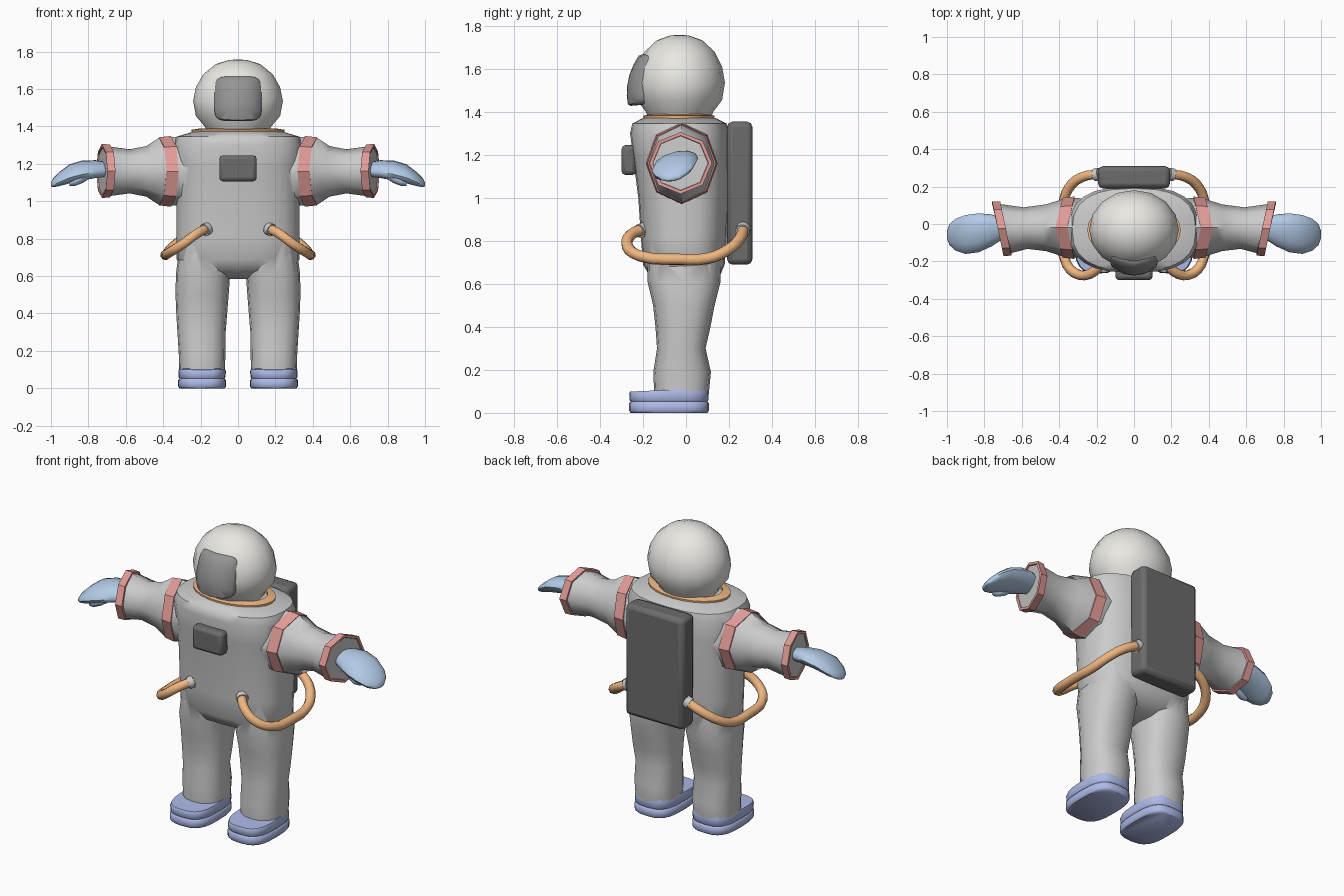
import bpy, bmesh, math
from mathutils import Vector

if "Cube" in bpy.data.objects:
    bpy.data.objects.remove(bpy.data.objects["Cube"])


def material(name, r, g, b):
    m = bpy.data.materials.new(name)
    m.diffuse_color = (r, g, b, 1)
    m.use_nodes = True
    m.node_tree.nodes["Principled BSDF"].inputs["Base Color"].default_value = m.diffuse_color
    return m


ORANGE = material("orange", 0.87, 0.47, 0.22)
RED = material("red", 0.75, 0.33, 0.31)
GLOVE = material("glove_blue", 0.45, 0.6, 0.8)
BOOT = material("boot_blue", 0.42, 0.49, 0.8)
DARK = material("dark_grey", 0.15, 0.15, 0.15)
VISOR = material("visor_grey", 0.3, 0.3, 0.3)
SHELL = material("helmet_white", 0.82, 0.81, 0.77)


def unit_loop(sides, n):
    """Superellipse loop of radius 1; n=2 is round, larger is boxier."""
    out = []
    for i in range(sides):
        a = 2 * math.pi * i / sides
        c, s = math.cos(a), math.sin(a)
        out.append((math.copysign(abs(c) ** (2 / n), c), math.copysign(abs(s) ** (2 / n), s)))
    return out


def ring_z(z, cx, cy, rx, ry, n=2, sides=16, slope=0):
    return [Vector((cx + rx * c, cy + ry * s, z + slope * s)) for c, s in unit_loop(sides, n)]


def ring_x(x, cy, cz, ry, rz, sides=8, bend=0, tilt=0, drop=0):
    return [Vector((x - bend * abs(c) + tilt * c, cy + ry * c, cz + rz * s + drop * c))
            for c, s in unit_loop(sides, 2)]


def smooth(ob, angle=50):
    bpy.ops.object.select_all(action='DESELECT')
    ob.select_set(True)
    bpy.context.view_layer.objects.active = ob
    bpy.ops.object.shade_smooth_by_angle(angle=math.radians(angle))


def loft(name, rings, mat=None, side=1, capped=True, angle=50):
    """Skin a stack of rings; side=-1 mirrors in x; uncapped closes end to end."""
    bm = bmesh.new()
    vs = [[bm.verts.new((p.x * side, p.y, p.z)) for p in r] for r in rings]
    k = len(rings[0])
    pairs = list(zip(vs, vs[1:]))
    if capped:
        bm.faces.new(vs[0])
        bm.faces.new(vs[-1])
    else:
        pairs.append((vs[-1], vs[0]))
    for a, b in pairs:
        for i in range(k):
            j = (i + 1) % k
            bm.faces.new((a[i], a[j], b[j], b[i]))
    bmesh.ops.recalc_face_normals(bm, faces=bm.faces)
    me = bpy.data.meshes.new(name)
    bm.to_mesh(me)
    bm.free()
    ob = bpy.data.objects.new(name, me)
    bpy.context.collection.objects.link(ob)
    if mat:
        me.materials.append(mat)
    smooth(ob, angle)
    return ob


def box(name, center, size, bevel, mat):
    bpy.ops.mesh.primitive_cube_add(size=1, location=center)
    ob = bpy.context.object
    ob.name = name
    ob.scale = size
    bpy.ops.object.transform_apply(location=False, rotation=False, scale=True)
    m = ob.modifiers.new("bevel", 'BEVEL')
    m.width, m.segments = bevel, 2
    ob.data.materials.append(mat)
    smooth(ob, 40)
    return ob


# suit: torso
suit = loft("suit", [ring_z(z, 0, (y0 + y1) / 2, rx, (y1 - y0) / 2, n, 24) for z, rx, y0, y1, n in (
    (0.585, 0.17, -0.08, 0.07, 2.2), (0.63, 0.29, -0.165, 0.155, 2.5), (0.69, 0.328, -0.2, 0.18, 2.7),
    (0.82, 0.33, -0.21, 0.19, 2.7), (1.0, 0.33, -0.222, 0.197, 2.7), (1.18, 0.335, -0.245, 0.2, 2.7),
    (1.3, 0.345, -0.26, 0.2, 2.7), (1.345, 0.33, -0.25, 0.19, 2.6), (1.372, 0.24, -0.2, 0.135, 2.1))])

# suit: legs and arms, merged into the torso
limbs = []
for s in (1, -1):
    limbs.append(loft("leg", [ring_z(z, cx, cy, rx, ry, 2.4) for z, cx, rx, cy, ry in (
        (0.09, 0.192, 0.122, -0.021, 0.127), (0.19, 0.192, 0.125, -0.018, 0.134),
        (0.3, 0.195, 0.129, -0.022, 0.113), (0.4, 0.194, 0.136, -0.014, 0.128),
        (0.5, 0.192, 0.142, -0.01, 0.143), (0.61, 0.187, 0.145, -0.009, 0.17),
        (0.72, 0.168, 0.15, -0.01, 0.17))], side=s))
    limbs.append(loft("arm", [ring_x(x, cy, 1.16, ry, rz, bend=b, tilt=t) for x, cy, ry, rz, b, t in (
        (0.2, -0.02, 0.15, 0.18, 0, 0), (0.36, -0.02, 0.16, 0.184, 0.04, 0),
        (0.425, -0.02, 0.152, 0.178, 0.04, 0), (0.49, -0.02, 0.125, 0.135, 0.02, 0),
        (0.58, -0.022, 0.111, 0.118, 0, 0.01), (0.67, -0.024, 0.128, 0.13, 0, 0.028),
        (0.722, -0.025, 0.138, 0.137, 0, 0.03))], side=s))
for limb in limbs:
    bpy.context.view_layer.objects.active = suit
    m = suit.modifiers.new("union", 'BOOLEAN')
    m.operation, m.object, m.solver = 'UNION', limb, 'EXACT'
    bpy.ops.object.modifier_apply(modifier=m.name)
    bpy.data.objects.remove(limb)
smooth(suit, 55)

# helmet, visor, neck ring
loft("helmet", [ring_z(z, 0, -0.03, r, r * 0.88) for r, z in (
    (0.165, 1.37), (0.178, 1.4), (0.225, 1.455), (0.24, 1.535), (0.225, 1.61), (0.185, 1.68),
    (0.12, 1.733), (0.05, 1.755), (0.01, 1.758))], SHELL)


def visor_ring(k, dy):
    pts = []
    for c, s in unit_loop(28, 5):
        x, z = 0.127 * k * c, 1.548 + 0.12 * k * s
        pts.append(Vector((x, -0.276 + 1.9 * (z - 1.49) ** 2 + 3.4 * x * x + dy, z)))
    return pts


loft("visor", [visor_ring(k, d) for k, d in (
    (0.97, 0.05), (1, 0.012), (0.94, 0), (0.6, 0), (0.2, 0))], VISOR, angle=40)
loft("neck_ring", [ring_z(z, 0, -0.033, r, r * 0.66, 2, 24) for r, z in (
    (0.2, 1.365), (0.248, 1.365), (0.25, 1.382), (0.2, 1.39))], ORANGE, capped=False)

# chest panel and backpack
box("chest_panel", (0, -0.265, 1.176), (0.2, 0.07, 0.14), 0.02, DARK)
box("backpack", (0, 0.25, 1.022), (0.385, 0.118, 0.665), 0.025, DARK)

for s, tag in ((1, "left"), (-1, "right")):
    # arm bands
    loft(tag + "_shoulder_band", [ring_x(x, -0.02, 1.16, r, r + 0.022, bend=0.04) for x, r in (
        (0.358, 0.13), (0.358, 0.167), (0.422, 0.16), (0.422, 0.13))], RED, s, False, 30)
    loft(tag + "_cuff_band", [ring_x(x, -0.025, 1.162, r, r - 0.002, tilt=0.03) for x, r in (
        (0.685, 0.115), (0.685, 0.144), (0.728, 0.146), (0.728, 0.13))], RED, s, False, 30)

    # gloves with thumbs
    loft(tag + "_glove", [ring_x(x, cy, cz, ry, rz, 12, drop=-0.0 + 0.2 * ry) for x, cy, cz, ry, rz in (
        (0.7, -0.025, 1.17, 0.055, 0.038), (0.76, -0.034, 1.172, 0.085, 0.045),
        (0.83, -0.047, 1.165, 0.104, 0.05), (0.9, -0.056, 1.147, 0.104, 0.047),
        (0.955, -0.057, 1.119, 0.085, 0.034), (0.987, -0.057, 1.1, 0.055, 0.022),
        (1.0, -0.057, 1.09, 0.02, 0.01))], GLOVE, s)
    loft(tag + "_thumb", [ring_x(x, cy, cz, r, r, 8) for x, cy, cz, r in (
        (0.79, -0.09, 1.145, 0.02), (0.83, -0.11, 1.128, 0.03), (0.87, -0.12, 1.11, 0.027),
        (0.9, -0.12, 1.095, 0.012))], GLOVE, s)

    # boots: sole, groove, upper
    loft(tag + "_boot", [ring_z(z, 0.192, -0.079, 0.128 - d, 0.186 - d, 3, 24, slope) for z, d, slope in (
        (0.0, 0.008, 0), (0.01, 0, 0), (0.044, 0, 0), (0.052, 0.008, 0), (0.06, 0.002, 0),
        (0.092, 0.001, 0.003), (0.107, 0.006, 0.008))], BOOT, s)

    # hose from waist to backpack
    path = ((0.16, -0.19, 0.855), (0.215, -0.255, 0.83), (0.29, -0.273, 0.775), (0.36, -0.215, 0.73),
            (0.388, -0.03, 0.714), (0.38, 0.1, 0.718), (0.35, 0.19, 0.755), (0.28, 0.25, 0.81),
            (0.18, 0.268, 0.86))
    cu = bpy.data.curves.new(tag + "_hose", 'CURVE')
    cu.dimensions = '3D'
    cu.bevel_depth, cu.bevel_resolution, cu.resolution_u = 0.027, 2, 3
    cu.use_fill_caps = True
    sp = cu.splines.new('BEZIER')
    sp.bezier_points.add(len(path) - 1)
    for bp, p in zip(sp.bezier_points, path):
        bp.co = (p[0] * s, p[1], p[2])
        bp.handle_left_type = bp.handle_right_type = 'AUTO'
    cu.materials.append(ORANGE)
    bpy.context.collection.objects.link(bpy.data.objects.new(tag + "_hose", cu))

    # hose sockets
    for end, a, b in (("front", path[0], path[1]), ("back", path[-1], path[-2])):
        a, b = (Vector((p[0] * s, p[1], p[2])) for p in (a, b))
        d = (b - a).normalized()
        bpy.ops.mesh.primitive_cylinder_add(vertices=12, radius=0.034, depth=0.03, location=a + d * 0.02,
                                            rotation=d.to_track_quat('Z', 'Y').to_euler())
        bpy.context.object.name = f"{tag}_{end}_hose_socket"
        smooth(bpy.context.object, 40)
